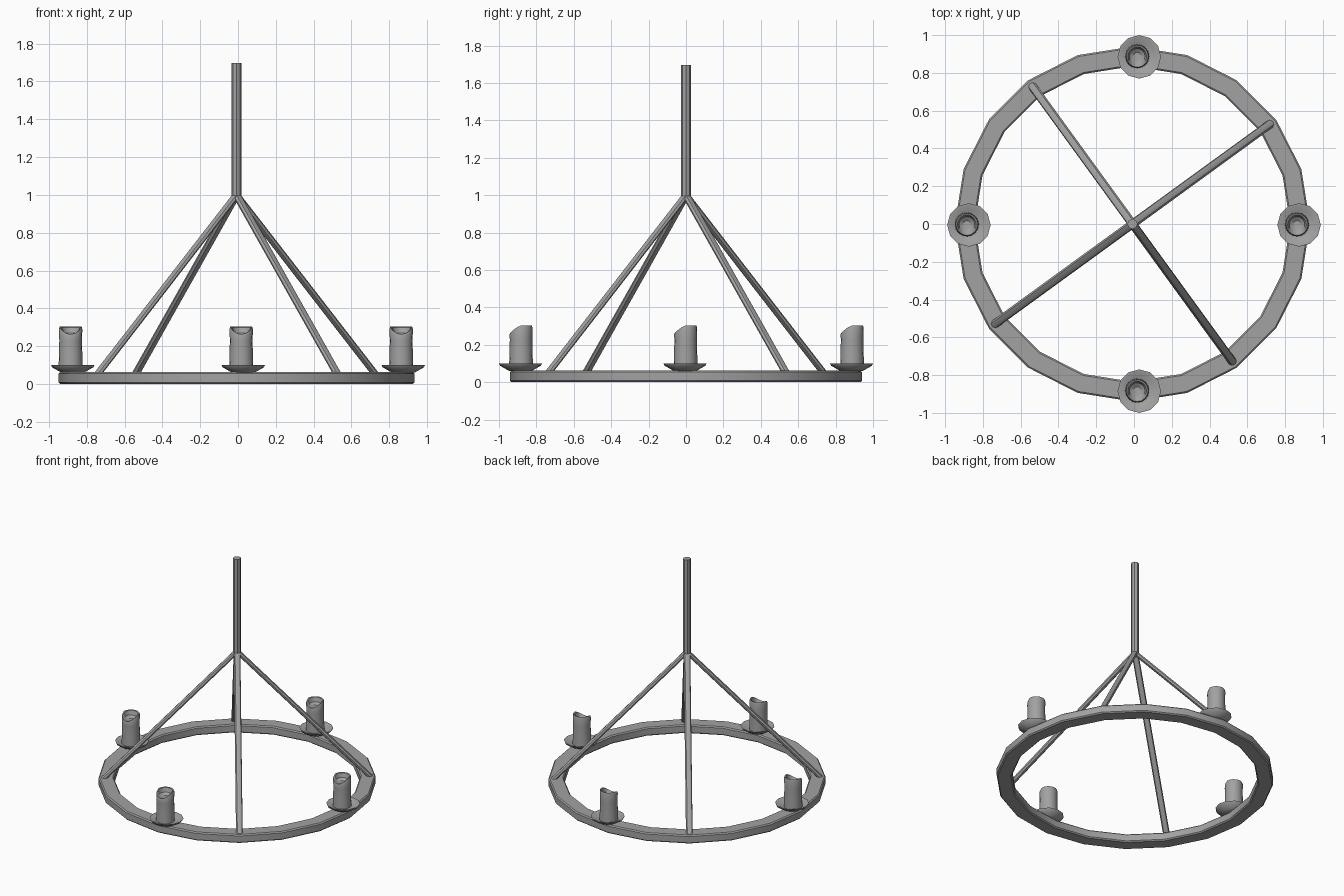
import bpy
from math import sin, cos, pi, radians

cube = bpy.data.objects.get("Cube")
if cube:
    bpy.data.objects.remove(cube, do_unlink=True)

iron = bpy.data.materials.new("grey iron")
iron.use_nodes = True
COLOUR = (0.36, 0.36, 0.36, 1)
iron.diffuse_color = COLOUR
iron.node_tree.nodes["Principled BSDF"].inputs["Base Color"].default_value = COLOUR

AXIS_X = -0.008


def loft(name, rings, location=(0, 0, 0), closed=False):
    """Skin a list of equal-sized point rings, capping the ends unless closed."""
    n = len(rings[0])
    verts = [p for ring in rings for p in ring]
    faces = []
    for i in range(len(rings) if closed else len(rings) - 1):
        a, b = i * n, (i + 1) % len(rings) * n
        for j in range(n):
            k = (j + 1) % n
            faces.append((a + j, a + k, b + k, b + j))
    if not closed:
        faces.append(tuple(reversed(range(n))))
        faces.append(tuple(range(len(verts) - n, len(verts))))
    mesh = bpy.data.meshes.new(name)
    mesh.from_pydata(verts, [], faces)
    mesh.materials.append(iron)
    obj = bpy.data.objects.new(name, mesh)
    obj.location = location
    bpy.context.collection.objects.link(obj)
    bpy.ops.object.select_all(action="DESELECT")
    obj.select_set(True)
    bpy.context.view_layer.objects.active = obj
    bpy.ops.object.shade_smooth_by_angle(angle=radians(35))
    return obj


def circle(radius, z, sides, x=0, y=0):
    return [(x + radius * cos(2 * pi * i / sides), y + radius * sin(2 * pi * i / sides), z)
            for i in range(sides)]


# Ring: twenty-sided hoop with softened edges
hoop_profile = [(0.835, 0), (0.94, 0), (0.94, 0.063), (0.835, 0.063)]
hoop = loft("ring", [circle(r, z, 20) for r, z in hoop_profile], (AXIS_X, 0, 0), closed=True)
bevel = hoop.modifiers.new("soft edges", "BEVEL")
bevel.width = 0.008
bevel.segments = 1
bevel.angle_limit = radians(40)

# Hanging rod
loft("hanging_rod", [circle(0.027, z, 8) for z in (0.99, 1.697)], (AXIS_X, 0, 0))

# Struts: slanted bars with level ends, from the ring to the rod
for i, angle in enumerate((36, 126, 216, 306)):
    a = radians(angle)
    foot = circle(0.023, 0.055, 8, 0.905 * cos(a), 0.905 * sin(a))
    loft(f"strut_{i + 1}", [foot, circle(0.023, 1.0, 8)], (AXIS_X, 0, 0))

# Drip trays and candles
tray_profile = [(0.06, 0.06), (0.07, 0.066), (0.109, 0.088), (0.115, 0.1),
                (0.106, 0.1), (0.075, 0.082), (0.04, 0.08)]
# Each candle level: radius, height, how far the front lip melts down
candle_profile = [(0.064, 0.075, 0), (0.062, 0.15, 0), (0.06, 0.23, 0), (0.062, 0.29, 0.036),
                  (0.058, 0.303, 0.04), (0.05, 0.3, 0.04), (0.041, 0.27, 0.012), (0.02, 0.255, 0)]


def melted(radius, z, dip):
    return [(x, y, h - dip * max(0, -y / radius) ** 1.5)
            for x, y, h in circle(radius, z, 16)]


spots = {"front": (0.028, -0.885), "back": (0.028, 0.885),
         "left": (0.874, -0.005), "right": (-0.874, -0.005)}
for side, (x, y) in spots.items():
    loft(f"{side}_tray", [circle(r, z, 12) for r, z in tray_profile], (x, y, 0))
    loft(f"{side}_candle", [melted(*level) for level in candle_profile], (x - 0.011, y + 0.003, 0))
